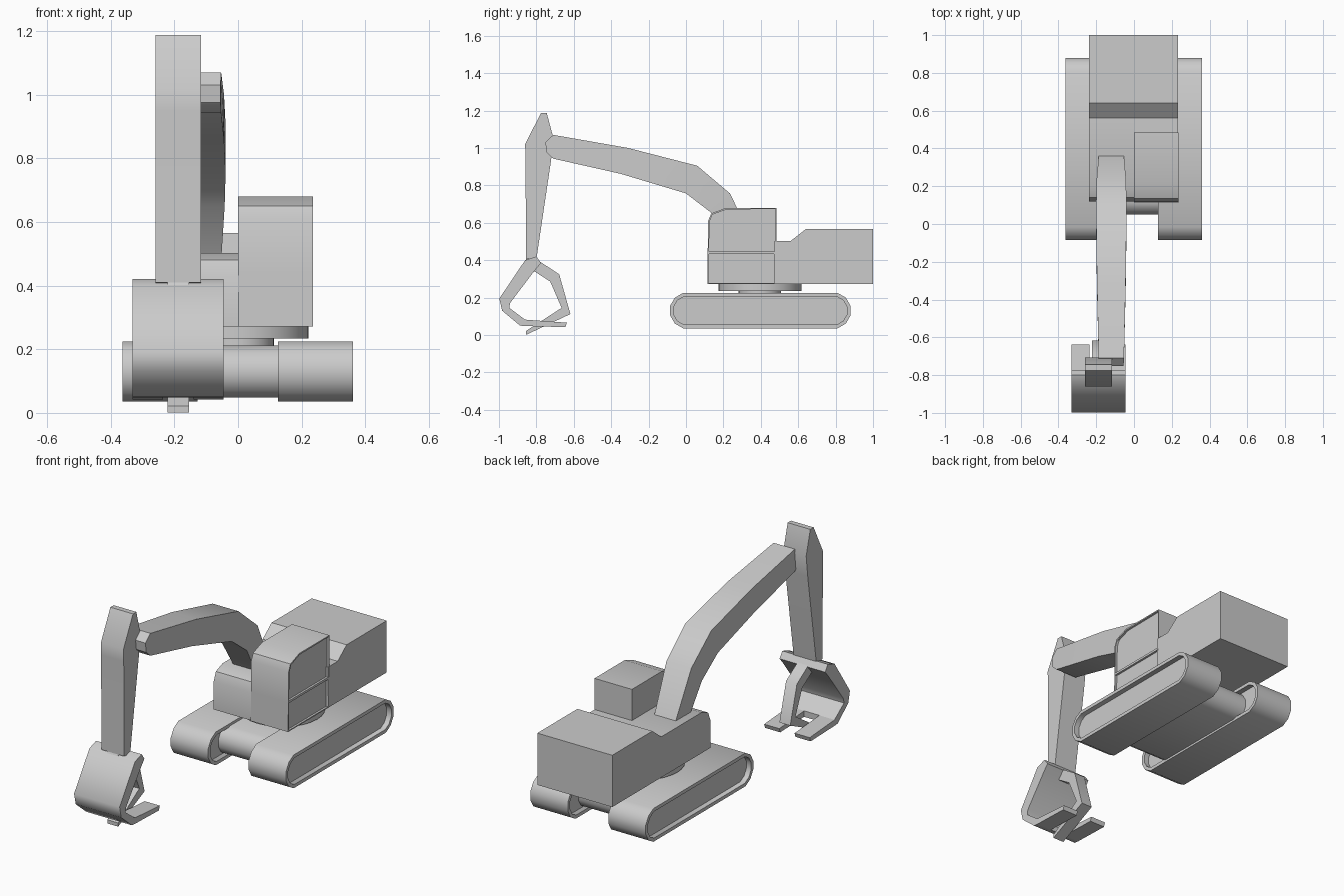
import bpy, bmesh
from math import radians, cos, sin, pi

if "Cube" in bpy.data.objects:
    bpy.data.objects.remove(bpy.data.objects["Cube"])


def finish(bm, name, angle=38):
    bmesh.ops.recalc_face_normals(bm, faces=bm.faces)
    me = bpy.data.meshes.new(name)
    bm.to_mesh(me)
    bm.free()
    ob = bpy.data.objects.new(name, me)
    bpy.context.collection.objects.link(ob)
    bpy.ops.object.select_all(action='DESELECT')
    ob.select_set(True)
    bpy.context.view_layer.objects.active = ob
    bpy.ops.object.shade_smooth_by_angle(angle=radians(angle))
    return ob


def prism(name, profile, x0, x1, recess=(), rim=0.014, depth=0.012, angle=38):
    """Extrude a (y, z) profile from x0 to x1; recess lists the sides (-1, 1) to sink."""
    bm = bmesh.new()
    a = [bm.verts.new((x0, y, z)) for y, z in profile]
    b = [bm.verts.new((x1, y, z)) for y, z in profile]
    caps = {-1: bm.faces.new(a), 1: bm.faces.new(b[::-1])}
    n = len(a)
    for i in range(n):
        j = (i + 1) % n
        bm.faces.new((a[i], b[i], b[j], a[j]))
    bmesh.ops.recalc_face_normals(bm, faces=bm.faces)
    for side in recess:
        f = caps[side]
        bmesh.ops.inset_region(bm, faces=[f], thickness=rim)
        inner = bmesh.ops.extrude_discrete_faces(bm, faces=[f])['faces'][0]
        for v in inner.verts:
            v.co.x -= side * depth
    return finish(bm, name, angle)


def loft(name, stations, xc, angle=38):
    """Box-section limb; stations are (top y, top z, bottom y, bottom z, half width)."""
    bm = bmesh.new()
    rings = [[bm.verts.new(p) for p in ((xc - w, ty, tz), (xc + w, ty, tz),
                                        (xc + w, by, bz), (xc - w, by, bz))]
             for ty, tz, by, bz, w in stations]
    for r, s in zip(rings, rings[1:]):
        for i in range(4):
            j = (i + 1) % 4
            bm.faces.new((r[i], r[j], s[j], s[i]))
    bm.faces.new(rings[0])
    bm.faces.new(rings[-1])
    return finish(bm, name, angle)


def stadium(y0, y1, z0, z1, steps=6):
    """Long oval with faceted round ends."""
    r = (z1 - z0) / 2
    zc = z0 + r
    k = r / cos(pi / (2 * steps))
    pts = []
    for yc, start in ((y1 - r, -pi / 2), (y0 + r, pi / 2)):
        for i in range(steps):
            t = start + (i + 0.5) * pi / steps
            pts.append((yc + k * cos(t), zc + k * sin(t)))
    return pts


def disc(name, r, z0, z1, y):
    bm = bmesh.new()
    bmesh.ops.create_cone(bm, cap_ends=True, segments=32, radius1=r, radius2=r, depth=z1 - z0)
    bmesh.ops.translate(bm, verts=bm.verts, vec=(0, y, (z0 + z1) / 2))
    return finish(bm, name)


# Tracks with recessed sides, and the frame between them
track = stadium(-0.085, 0.88, 0.036, 0.225)
for side, x0, x1 in (("left", -0.363, -0.128), ("right", 0.126, 0.361)):
    prism("track_" + side, track, x0, x1, recess=(-1, 1), rim=0.02, depth=0.03)
prism("track_frame", stadium(0.05, 0.742, 0.048, 0.211), -0.16, 0.16)

# Slewing ring
disc("slew_ring_lower", 0.113, 0.2, 0.236, 0.395)
disc("slew_ring_upper", 0.222, 0.234, 0.272, 0.395)

# Engine body: full-length left half, and right half behind the cab
rear = [(0.56, 0.503), (0.64, 0.566), (1.0, 0.566), (1.0, 0.272)]
prism("body_left", [(0.12, 0.272), (0.12, 0.43), (0.14, 0.48), (0.2, 0.503)] + rear, -0.237, 0)
prism("body_right", [(0.472, 0.272), (0.472, 0.503)] + rear, 0, 0.234)

# Cab: door panel below, window above
prism("cab_lower", [(0.114, 0.272), (0.116, 0.44), (0.478, 0.44), (0.482, 0.272)],
      0, 0.235, recess=(1,), rim=0.009)
prism("cab_upper", [(0.116, 0.44), (0.118, 0.61), (0.135, 0.65), (0.215, 0.68),
                    (0.485, 0.68), (0.485, 0.44)], 0, 0.235, recess=(1,), rim=0.009)

# Bent boom
loft("boom", [
    (-0.752, 1.03, -0.745, 0.975, 0.065),
    (-0.71, 1.07, -0.71, 0.943, 0.067),
    (-0.31, 1.0, -0.35, 0.862, 0.076),
    (0.06, 0.905, 0.0, 0.757, 0.081),
    (0.235, 0.757, 0.14, 0.65, 0.078),
    (0.37, 0.48, 0.25, 0.46, 0.066)], -0.12)

# Stick hanging from the boom tip
loft("stick", [
    (-0.775, 1.188, -0.745, 1.188, 0.071),
    (-0.86, 1.02, -0.708, 1.05, 0.071),
    (-0.858, 0.95, -0.722, 0.93, 0.071),
    (-0.855, 0.41, -0.8, 0.405, 0.071)], -0.188)

# Grab: wide curved shell ending in two flat fingers
bx0, bx1 = -0.331, -0.045
prism("grab_shell", [(-0.8, 0.42), (-0.86, 0.4), (-0.998, 0.195), (-0.983, 0.13),
                     (-0.887, 0.05), (-0.86, 0.048), (-0.86, 0.082), (-0.945, 0.145),
                     (-0.94, 0.172), (-0.805, 0.35), (-0.775, 0.385)], bx0, bx1, angle=50)
finger = [(-0.86, 0.048), (-0.645, 0.042), (-0.637, 0.066), (-0.86, 0.082)]
for side, x in (("left", bx0), ("right", bx1 - 0.095)):
    prism("grab_finger_" + side, finger, x, x + 0.095)

# Grab: narrow hooked thumb closing between the fingers
loft("grab_thumb", [
    (-0.852, 0.41, -0.872, 0.373, 0.034),
    (-0.785, 0.395, -0.81, 0.34, 0.034),
    (-0.678, 0.325, -0.726, 0.286, 0.034),
    (-0.618, 0.112, -0.665, 0.145, 0.034),
    (-0.855, 0.001, -0.855, 0.022, 0.034)], -0.188, angle=50)
